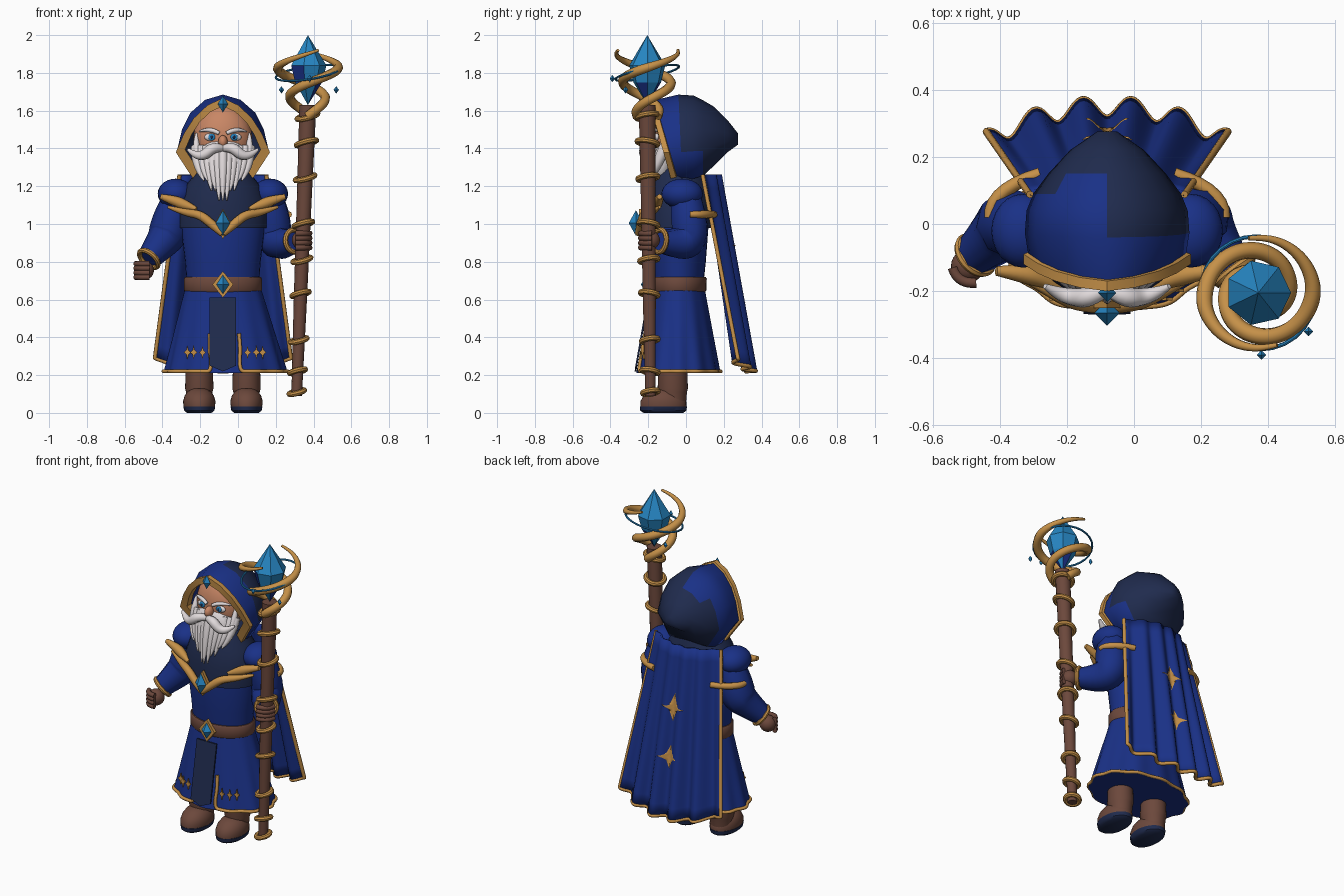
import bpy, bmesh, math
from mathutils import Vector, Matrix

if "Cube" in bpy.data.objects:
    bpy.data.objects.remove(bpy.data.objects["Cube"])

CX, CY = -0.08, -0.04          # body axis
SIDES = ((1, "left"), (-1, "right"))


def material(name, rgb):
    m = bpy.data.materials.new(name)
    m.use_nodes = True
    m.diffuse_color = (*rgb, 1)
    bsdf = next(n for n in m.node_tree.nodes if n.type == 'BSDF_PRINCIPLED')
    bsdf.inputs["Base Color"].default_value = (*rgb, 1)
    return m


BLUE = material("royal blue", (0.01, 0.03, 0.24))
NAVY = material("dark navy", (0.014, 0.024, 0.075))
GOLD = material("gold", (0.56, 0.28, 0.065))
BROWN = material("brown leather", (0.15, 0.065, 0.045))
WHITE = material("white hair", (0.74, 0.69, 0.7))
SKIN = material("skin", (0.58, 0.24, 0.13))
CRYSTAL = material("crystal blue", (0.02, 0.24, 0.55))


def smooth(ob, angle=40):
    bpy.ops.object.select_all(action='DESELECT')
    ob.select_set(True)
    bpy.context.view_layer.objects.active = ob
    bpy.ops.object.shade_smooth_by_angle(angle=math.radians(angle))


def from_bmesh(name, bm, mat, angle=40):
    bmesh.ops.remove_doubles(bm, verts=bm.verts, dist=1e-5)
    bmesh.ops.recalc_face_normals(bm, faces=bm.faces)
    me = bpy.data.meshes.new(name)
    bm.to_mesh(me)
    bm.free()
    me.materials.append(mat)
    ob = bpy.data.objects.new(name, me)
    bpy.context.collection.objects.link(ob)
    if angle:
        smooth(ob, angle)
    return ob


def loft(name, rings, mat, closed=True, caps=True, angle=40):
    bm = bmesh.new()
    vs = [[bm.verts.new(p) for p in r] for r in rings]
    n = len(rings[0])
    for a, b in zip(vs, vs[1:]):
        for i in range(n if closed else n - 1):
            j = (i + 1) % n
            bm.faces.new((a[i], a[j], b[j], b[i]))
    if caps:
        for r in (vs[0], vs[-1]):
            if (r[0].co - r[1].co).length > 1e-4:
                bm.faces.new(r)
    return from_bmesh(name, bm, mat, angle)


def ellipse(x, y, z, rx, ry, n=32):
    return [Vector((x + rx * math.cos(math.tau * i / n), y + ry * math.sin(math.tau * i / n), z)) for i in range(n)]


def lathe(name, x, y, profile, mat, n=32, angle=40):
    return loft(name, [ellipse(x, y, z, rx, ry, n) for z, rx, ry in profile], mat, angle=angle)


def gem(name, loc, r, h):
    x, y, z = loc
    return lathe(name, x, y, [(z - h, 0, 0), (z, r, r), (z + h, 0, 0)], CRYSTAL, 4, 0)


def tube(name, pts, radii, mat):
    if not isinstance(radii, (list, tuple)):
        radii = [radii] * len(pts)
    cu = bpy.data.curves.new(name, 'CURVE')
    cu.dimensions = '3D'
    cu.bevel_depth, cu.bevel_resolution, cu.use_fill_caps = 1, 2, True
    sp = cu.splines.new('NURBS')
    sp.points.add(len(pts) - 1)
    for q, p, r in zip(sp.points, pts, radii):
        q.co, q.radius = (*p, 1), r
    sp.order_u, sp.use_endpoint_u, sp.resolution_u = 3, True, 4
    cu.materials.append(mat)
    ob = bpy.data.objects.new(name, cu)
    bpy.context.collection.objects.link(ob)
    bpy.ops.object.select_all(action='DESELECT')
    ob.select_set(True)
    bpy.context.view_layer.objects.active = ob
    bpy.ops.object.convert(target='MESH')
    smooth(bpy.context.object, 50)


def ball(name, loc, scale, mat):
    bm = bmesh.new()
    bmesh.ops.create_uvsphere(bm, u_segments=24, v_segments=14, radius=1, matrix=Matrix.LocRotScale(loc, None, scale))
    return from_bmesh(name, bm, mat)


def ring(name, loc, r, thick, mat, rot):
    bpy.ops.mesh.primitive_torus_add(location=loc, rotation=rot, major_radius=r, minor_radius=thick,
                                     major_segments=28, minor_segments=8)
    ob = bpy.context.object
    ob.name = name
    ob.data.materials.append(mat)
    smooth(ob)


def plate(name, pts, mat, depth=0.008):
    bm = bmesh.new()
    f = bm.faces.new([bm.verts.new(p) for p in pts])
    ext = bmesh.ops.extrude_face_region(bm, geom=[f])["geom"]
    bmesh.ops.translate(bm, vec=(0, depth, 0), verts=[v for v in ext if isinstance(v, bmesh.types.BMVert)])
    return from_bmesh(name, bm, mat, 0)


def star(x, y, z, w, h, inner=0.3):
    return [(x + math.sin(a) * w * k, y, z + math.cos(a) * h * k)
            for i in range(8) for a, k in [(math.tau * i / 8, inner if i % 2 else 1)]]


# Boots and legs
for s, side in SIDES:
    x = CX + s * 0.125
    lathe(side + "_sole", x, -0.12, [(0, 0.065, 0.105), (0.012, 0.08, 0.122), (0.035, 0.085, 0.125)], NAVY)
    lathe(side + "_boot", x, -0.12, [(0.035, 0.083, 0.122), (0.06, 0.086, 0.122), (0.09, 0.078, 0.105),
                                     (0.115, 0.06, 0.075), (0.13, 0.03, 0.04)], BROWN)
    lathe(side + "_leg", x, -0.07, [(0.05, 0.065, 0.07), (0.11, 0.07, 0.075), (0.13, 0.075, 0.08), (0.3, 0.07, 0.075)], BROWN)


# Robe skirt with soft pleats
def skirt(t, z, out=0.0):
    u = (0.68 - z) / 0.48
    k = 1 + 0.025 * u * math.cos(12 * t)
    return Vector((CX + 0.015 * u + (0.195 + 0.13 * u) * k * math.cos(t) + out * math.cos(t),
                   CY + (0.135 + 0.085 * u) * k * math.sin(t) + out * math.sin(t), z))


loft("robe_skirt", [[skirt(math.tau * i / 96, z) for i in range(96)] for z in (0.68, 0.55, 0.4, 0.3, 0.21)], BLUE)
front = -math.pi / 2
hem = [skirt(front + 0.28 + (math.tau - 0.56) * i / 80, 0.22, 0.003) for i in range(81)]
edges = [[skirt(front + s * (0.25 + 0.04 * (z > 0.3)), z, 0.006) for z in (0.42, 0.34, 0.28, 0.24)] for s in (1, -1)]
tube("skirt_hem_trim", edges[0] + hem + edges[1][::-1], 0.01, GOLD)
for s, side in SIDES:
    for i in range(3):
        p = skirt(front + s * (0.4 + 0.16 * i), 0.32, 0.014)
        plate(f"{side}_hem_diamond_{i}", star(p.x, p.y - 0.004, p.z, 0.018, 0.036, 0.45), GOLD)
plate("tabard", [(CX + dx, y, z) for dx, y, z in ((-0.07, -0.205, 0.61), (0.07, -0.205, 0.61), (0.07, -0.268, 0.25),
                                                  (0, -0.272, 0.22), (-0.07, -0.268, 0.25))], NAVY, 0.009)

# Torso, belt and mantle
lathe("torso", CX, CY, [(0.66, 0.19, 0.13), (0.8, 0.2, 0.145), (1, 0.225, 0.16), (1.15, 0.22, 0.15), (1.25, 0.12, 0.1)], BLUE)
lathe("belt", CX, CY, [(0.64, 0.2, 0.142), (0.65, 0.207, 0.148), (0.71, 0.207, 0.15), (0.72, 0.2, 0.144)], BROWN)
plate("buckle", star(CX, -0.205, 0.68, 0.055, 0.07, 0.72), GOLD, 0.02)
gem("buckle_gem", (CX, -0.205, 0.68), 0.034, 0.05)
lathe("mantle", CX, CY, [(0.98, 0.235, 0.18), (1.1, 0.235, 0.18), (1.2, 0.2, 0.16), (1.3, 0.12, 0.13)], NAVY)
plate("chest_setting", star(CX, -0.25, 1, 0.045, 0.08, 0.7), GOLD, 0.02)
gem("chest_gem", (CX, -0.265, 1.005), 0.038, 0.068)

# Shoulders and gold swooshes
for s, side in SIDES:
    def at(*pts):
        return [(CX + s * dx, y, z) for dx, y, z in pts]
    ball(side + "_shoulder_puff", at((0.25, -0.02, 1.16))[0], (0.095, 0.11, 0.08), BLUE)
    tube(side + "_chest_chevron", at((0, -0.25, 0.95), (0.06, -0.24, 1), (0.12, -0.225, 1.05), (0.2, -0.18, 1.06), (0.29, -0.14, 1.09)),
         [0.02, 0.024, 0.024, 0.02, 0.008], GOLD)
    tube(side + "_shoulder_swoosh", at((0.14, -0.19, 1.08), (0.2, -0.16, 1.1), (0.26, -0.145, 1.125), (0.33, -0.14, 1.145)),
         [0.01, 0.03, 0.028, 0.014], GOLD)
    tube(side + "_sleeve_bar", at((0.35, 0.02, 1.05), (0.35, 0.1, 1.05), (0.2, 0.15, 1.05)), [0.016, 0.024, 0.018], GOLD)

# Arms and gloves
tube("right_sleeve", [(-0.3, 0, 1.16), (-0.34, 0, 1.06), (-0.37, 0, 0.95), (-0.4, -0.03, 0.9), (-0.47, -0.09, 0.82)],
     [0.08, 0.1, 0.105, 0.09, 0.066], BLUE)
tube("left_sleeve", [(0.15, 0, 1.16), (0.18, 0.01, 1.06), (0.19, 0.03, 0.92), (0.23, -0.05, 0.89), (0.3, -0.14, 0.91)],
     [0.08, 0.1, 0.1, 0.085, 0.06], BLUE)
for side, loc, axis in (("right", (-0.472, -0.092, 0.815), (-0.7, -0.6, -0.8)), ("left", (0.3, -0.14, 0.91), (0.6, -0.8, 0.1))):
    ring(side + "_bracelet", loc, 0.06, 0.014, GOLD, Vector(axis).to_track_quat('Z', 'Y').to_euler())
ball("right_glove", (-0.495, -0.125, 0.755), (0.05, 0.05, 0.05), BROWN)
ball("left_glove", (0.335, -0.19, 0.915), (0.05, 0.052, 0.05), BROWN)
for i in range(4):
    z = 0.79 - 0.024 * i
    tube(f"right_finger_{i}", [(-0.54, -0.13, z), (-0.525, -0.18, z), (-0.47, -0.175, z)], 0.015, BROWN)
    z = 0.95 - 0.025 * i
    tube(f"left_finger_{i}", [(0.38, -0.18, z), (0.37, -0.245, z), (0.305, -0.24, z)], 0.015, BROWN)


# Pleated cape with gold edges and stars
def cape(s, v):
    return Vector((CX + s * (0.23 + 0.13 * v),
                   0.08 + 0.165 * v + 0.1 * (1 - s * s) - (0.008 + 0.022 * v) * math.cos(5 * math.pi * s),
                   1.26 - v * (1.04 - 0.07 * s * s)))


def steps(n):
    return [i / n for i in range(n + 1)]


cloth = loft("cape", [[cape(2 * a - 1, v) for a in steps(72)] for v in steps(14)], BLUE, False, False, 60)
mod = cloth.modifiers.new("thickness", 'SOLIDIFY')
mod.thickness, mod.offset = 0.012, 0
border = [cape(-1, v) for v in steps(10)] + [cape(2 * a - 1, 1) for a in steps(72)] + [cape(1, 1 - v) for v in steps(10)]
tube("cape_trim", border, 0.011, GOLD)
for i, (v, r) in enumerate(((0.36, 0.075), (0.65, 0.065))):
    rings = [[cape(k * x / (0.23 + 0.13 * v), v - k * z) + Vector((0, 0.011, 0))
              for x, _, z in star(0, 0, 0, r, r * 1.1, 0.42)] for k in steps(6)]
    loft(f"cape_star_{i}", rings, GOLD, True, False)

# Hood
HOOD = ((0, 1), (0.38, 0.94), (0.7, 0.79), (0.88, 0.6), (1, 0.33), (0.62, 0))
BRIM = ((0, 1), (0.33, 0.91), (0.62, 0.75), (0.83, 0.56), (1, 0.33), (0.63, 0))


def hood_ring(y, w, top, bottom, half=HOOD, lean=0.0):
    prof = [(-a, k) for a, k in half[:0:-1]] + list(half)
    return [Vector((CX + a * w, y - lean * k, bottom + (top - bottom) * k)) for a, k in prof]


brim = hood_ring(-0.05, 0.235, 1.655, 1.25, BRIM, 0.12)
hood = loft("hood", [brim, hood_ring(-0.02, 0.245, 1.685, 1.23, HOOD, 0.02), hood_ring(0.04, 0.24, 1.68, 1.24),
                     hood_ring(0.09, 0.22, 1.655, 1.255), hood_ring(0.15, 0.175, 1.62, 1.31), hood_ring(0.22, 0.11, 1.55, 1.38),
                     hood_ring(0.275, 0.03, 1.48, 1.42)], BLUE, angle=60)
hood.data.materials.append(NAVY)
bm = bmesh.new()
bm.from_mesh(hood.data)
bmesh.ops.delete(bm, geom=[f for f in bm.faces if len(f.verts) > 4 and f.calc_center_median().y < 0], context='FACES')
for f in bm.faces:
    c = f.calc_center_median()
    f.material_index = int(c.y > 0.1 and (c.z < 1.58 or c.x > CX) or c.y > 0 and c.x > CX and c.z > 1.35)
bm.to_mesh(hood.data)
bm.free()
mod = hood.modifiers.new("thickness", 'SOLIDIFY')
mod.thickness = 0.012
rings = [[p + Vector(((p.x - CX) * k, dy, (p.z - 1.45) * k)) for p in brim]
         for k, dy in ((0.06, 0), (0.06, -0.03), (-0.15, -0.03), (-0.15, 0.015), (0.06, 0))]
loft("hood_trim", rings, GOLD, False, False, 20)
gem("hood_gem", (CX, -0.205, 1.635), 0.027, 0.045)

# Head and face
ball("head", (CX, -0.055, 1.455), (0.155, 0.115, 0.175), SKIN)
ball("nose", (CX, -0.178, 1.435), (0.025, 0.035, 0.035), SKIN)
for s, side in SIDES:
    ball(side + "_eye", (CX + s * 0.062, -0.153, 1.46), (0.036, 0.014, 0.021), WHITE)
    ball(side + "_iris", (CX + s * 0.059, -0.164, 1.46), (0.019, 0.007, 0.018), CRYSTAL)
    ball(side + "_pupil", (CX + s * 0.059, -0.17, 1.46), (0.007, 0.004, 0.009), NAVY)
    tube(side + "_eyebrow", [(CX + s * a, y, z) for a, y, z in ((0.02, -0.175, 1.48), (0.07, -0.167, 1.51), (0.125, -0.13, 1.49))],
         [0.01, 0.016, 0.004], WHITE)
    tube(side + "_moustache", [(CX + s * a, y, z) for a, y, z in ((0, -0.195, 1.4), (0.05, -0.22, 1.41), (0.1, -0.22, 1.36),
                                                                (0.15, -0.205, 1.365), (0.185, -0.185, 1.395))],
         [0.018, 0.03, 0.028, 0.02, 0.008], WHITE)
    tube(side + "_sideburn", [(CX + s * a, y, z) for a, y, z in ((0.14, -0.1, 1.48), (0.145, -0.125, 1.41), (0.13, -0.15, 1.33))],
         [0.006, 0.024, 0.02], WHITE)

# Beard of tapering locks
ball("beard", (CX, -0.13, 1.33), (0.135, 0.07, 0.13), WHITE)
for i in range(11):
    s = (i - 5) / 5
    tip = 1.1 + 0.13 * abs(s) + 0.025 * (i % 2)
    tube(f"beard_lock_{i}", [(CX + s * 0.145, -0.17 + 0.06 * abs(s), 1.41), (CX + s * 0.14, -0.205 + 0.05 * abs(s), 1.3),
                             (CX + s * 0.1, -0.235 + 0.04 * abs(s), tip)], [0.025, 0.032, 0.004], WHITE)


# Staff with tilted gold bands
def shaft(z):
    return Vector((0.31 + 0.06 * (z - 0.08) / 1.55, -0.187 - 0.012 * z, z))


loft("staff", [ellipse(*shaft(z), r, r, 14) for z, r in ((0.09, 0.028), (0.6, 0.035), (1.2, 0.04), (1.63, 0.045))], BROWN)
for i, z in enumerate((0.11, 0.22, 0.385, 0.63, 0.81, 1, 1.245, 1.43, 1.57)):
    ring(f"staff_band_{i}", shaft(z), 0.04 + 0.01 * z, 0.015, GOLD, (0.15 * (-1) ** i, -0.25, 0))

# Crystal head, horns, halo and shards
HX, HY = 0.37, -0.205
crystal = lathe("staff_crystal", HX, HY, [(1.63, 0, 0), (1.75, 0.075, 0.075), (1.84, 0.098, 0.098), (2, 0, 0)], CRYSTAL, 7, 0)
crystal.data.materials.append(BLUE)
for f in crystal.data.polygons:
    f.material_index = int(f.index % 5 == 1 and f.center.z < 1.86)
for name, end in (("rear_horn", 100), ("front_horn", 290)):
    path = []
    for t in steps(28):
        a = math.radians(end - 380 * (1 - t))
        r = 0.055 + 0.11 * min(1, t * 1.35)
        path.append((HX + r * math.cos(a), HY + r * math.sin(a), 1.57 + 0.35 * t))
    tube(name, path, [0.025 * min(1, 0.3 + 2.5 * (1 - t)) for t in steps(28)], GOLD)
ring("crystal_halo", (HX, HY, 1.8), 0.172, 0.006, CRYSTAL, (0.2, -0.15, 0))
for i, p in enumerate(((0.23, -0.12, 1.71), (0.52, -0.32, 1.71), (0.38, -0.39, 1.77))):
    gem(f"floating_shard_{i}", p, 0.014, 0.02)
